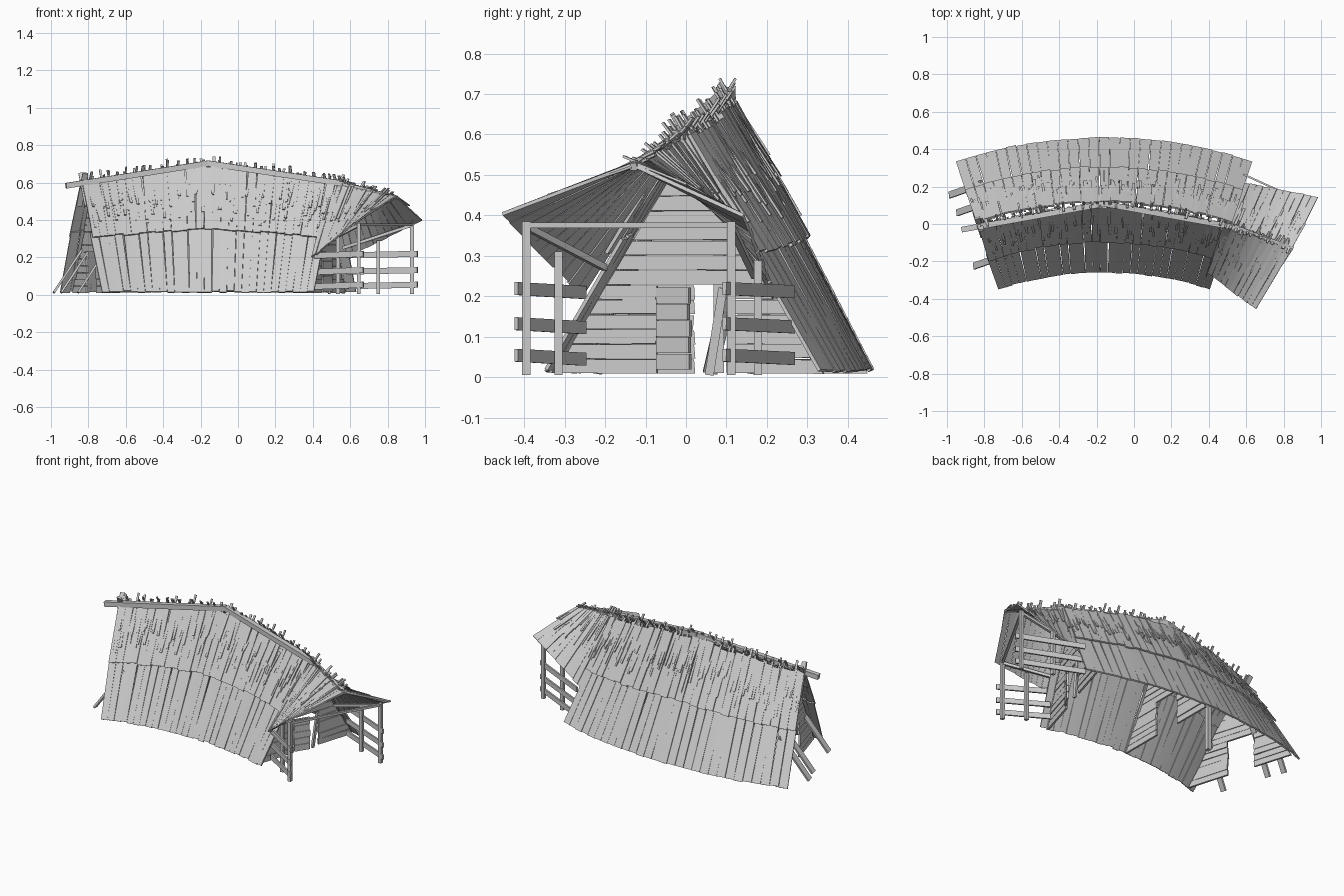
import bpy, bmesh, math, random
from mathutils import Vector as V

if "Cube" in bpy.data.objects:
    bpy.data.objects.remove(bpy.data.objects["Cube"])

random.seed(4)
U = random.uniform
CX, CY, END = -0.16, -2.05, math.radians(18.4)   # centre and half angle of the curved plan
R_RIDGE, R_EAVE = 2.155, {'front': 1.80, 'back': 2.505}


def slab(bm, a, b, c, d, off):
    """Board from a quad, thickened by the offset vector."""
    lo = [bm.verts.new(p) for p in (a, b, c, d)]
    hi = [bm.verts.new(p + off) for p in (a, b, c, d)]
    bm.faces.new(lo)
    bm.faces.new(hi[::-1])
    for i in range(4):
        j = (i + 1) % 4
        bm.faces.new((lo[i], hi[i], hi[j], lo[j]))


def beam(bm, p, q, w, t, up=(0, 0, 1)):
    """Rectangular bar from p to q."""
    p, q = V(p), V(q)
    d = (q - p).normalized()
    s = d.cross(V(up)).normalized()
    n = s.cross(d).normalized()
    s, o = s * w / 2, n * t
    p, q = p - o / 2, q - o / 2
    slab(bm, p - s, p + s, q + s, q - s, o)


def finish(bm, name):
    bmesh.ops.recalc_face_normals(bm, faces=bm.faces)
    me = bpy.data.meshes.new(name)
    bm.to_mesh(me)
    bm.free()
    ob = bpy.data.objects.new(name, me)
    bpy.context.collection.objects.link(ob)


def polar(th, r, z):
    return V((CX + r * math.sin(th), CY + r * math.cos(th), z))


def ridge_h(th):
    return 0.685 - 0.095 * abs(th) / END


def main_roof(side):
    """Point on the main slope: u along the length, s from eave to ridge."""
    def f(u, s):
        th = (2 * u - 1) * END
        return polar(th, R_EAVE[side] + (R_RIDGE - R_EAVE[side]) * s,
                     0.008 + (ridge_h(th) - 0.008) * s)
    return f


def porch_roof(side):
    """Point on the porch slope, which flares up towards the open end."""
    lo = {'front': (V((0.40, -0.25, 0.19)), V((0.655, -0.455, 0.39))),
          'back': (V((0.58, 0.21, 0.19)), V((0.985, 0.14, 0.39)))}[side]
    top = (V((0.50, 0.0, 0.59)), V((0.85, -0.13, 0.515)))

    def f(u, s):
        return lo[0].lerp(lo[1], u).lerp(top[0].lerp(top[1], u), s)
    return f


def normal(f, u, s):
    p = f(u, s)
    n = (f(u + 0.02, s) - p).cross(f(u, s + 0.02) - p).normalized()
    return n if n.z > 0 else -n


def planks(bm, f, count, s0, s1, lift, t=0.009):
    """Row of boards running up a slope."""
    for i in range(count):
        u0, u1 = (i + 0.02) / count, (i + 0.99) / count
        n = normal(f, (u0 + u1) / 2, (s0 + s1) / 2)
        a, b = s0 + U(0, .012), s1 + U(-.015, .015)
        l0, l1 = n * (lift + U(0, .006)), n * (lift * 0.4 + U(0, .006))
        j = U(-.12, .12) / count
        slab(bm, f(u0, a) + l0, f(u1, a) + l0,
             f(u1 + j, b) + l1, f(u0 + j, b) + l1, n * t)


def strands(bm, f, count, lo, hi, lift, skew):
    """Loose thatch sticks that poke past the ridge."""
    for i in range(count):
        u = (i + U(.2, .8)) / count
        a, b = U(*lo), U(*hi)
        n = normal(f, u, 0.7)
        p = f(u + U(-skew, skew), a) + n * (lift + U(0, .012))
        q = f(u, b) + n * U(.004, .014)
        beam(bm, p, q, U(.008, .016), .006, n)


# main roof: lower boards, overlapping upper boards, thatch
for side in ('front', 'back'):
    f = main_roof(side)
    bm = bmesh.new()
    planks(bm, f, 29, 0, 0.56, 0)
    finish(bm, side + '_lower_boards')
    bm = bmesh.new()
    planks(bm, f, 29, 0.49, 1.0, 0.016)
    finish(bm, side + '_upper_boards')
    bm = bmesh.new()
    strands(bm, f, 95, (.55, .78), (.97, 1.02), .02, .012)
    strands(bm, f, 30, (.6, .8), (1.04, 1.10), .02, .01)
    finish(bm, side + '_thatch')

    # porch roof
    g = porch_roof(side)
    bm = bmesh.new()
    planks(bm, g, 11, 0, 1.0, 0.004)
    finish(bm, side + '_porch_boards')
    bm = bmesh.new()
    strands(bm, g, 26, (.35, .7), (.97, 1.16), .012, .04)
    finish(bm, side + '_porch_thatch')

# ridge beams
bm = bmesh.new()
ridge = [(-0.92, -0.03, .583), (-0.16, .108, .703), (0.56, -0.022, .595), (0.85, -0.13, .52)]
for i in range(3):
    w = .03 if i < 2 else .018
    beam(bm, ridge[i], ridge[i + 1], w, w)
finish(bm, 'ridge_beams')


def wall(name, th):
    """Gable of horizontal boards with a doorway and a half open door."""
    bm = bmesh.new()
    H, step = ridge_h(th) - 0.02, 0.0365
    tang = V((math.cos(th), -math.sin(th), 0))

    def board(r0, r1, r2, r3, z0, z1):
        o = tang * U(-.004, .004)
        k = U(-.002, .002)
        slab(bm, polar(th, r0, z0) + o, polar(th, r1, z0 + k) + o,
             polar(th, r2, z1 + k) + o, polar(th, r3, z1) + o, tang * .012)

    def edge(side, z):
        return R_EAVE[side] + (R_RIDGE - R_EAVE[side]) * min(1, z / H)
    z = 0.01
    while z < H - 0.04:
        z1 = z + step - .002
        a, b, c, d = edge('front', z), edge('back', z), edge('back', z1), edge('front', z1)
        if z < 0.20:
            board(a, 2.07 + U(-.004, .004), 2.07, d, z, z1)
            board(2.25, b, c, 2.25 + U(-.004, .004), z, z1)
        else:
            board(a, b, c, d, z, z1)
        z += step
    finish(bm, name)


wall('right_gable_wall', math.radians(16.8))
wall('middle_partition', 0)
wall('left_gable_wall', math.radians(-16.8))

# door in the right gable
bm = bmesh.new()
th = math.radians(17.1)
for i in range(5):
    z = .018 + i * .041
    beam(bm, polar(th, 2.07, z + .02), polar(th + .012, 2.163 + U(-.003, .003), z + .02), .012, .039)
beam(bm, polar(th, 2.205, .005), polar(th, 2.24, .22), .022, .012, (1, 0, 0))
finish(bm, 'door')

# porch posts
bm = bmesh.new()
for x, y, h in ((.645, -.395, .385), (.535, -.315, .31), (.93, .112, .385), (.75, .178, .29)):
    beam(bm, (x, y, .005), (x, y, h), .02, .02, (0, 1, 0))
finish(bm, 'porch_posts')

# porch fence rails
bm = bmesh.new()
for z in (.05, .128, .215):
    beam(bm, (.67, -.42, z + .004), (.41, -.25, z - .006), .01, .032)
    beam(bm, (.96, .095, z + .004), (.585, .265, z - .004), .01, .032)
finish(bm, 'porch_rails')

# porch tie beams
bm = bmesh.new()
beam(bm, (.645, -.395, .372), (.45, -.2, .27), .016, .016)
beam(bm, (.93, .112, .372), (.56, .17, .25), .016, .016)
beam(bm, (.645, -.395, .375), (.93, .112, .375), .014, .014)
finish(bm, 'porch_tie_beams')

# leaning boards outside the left gable
bm = bmesh.new()
for x, y in ((-.985, .155), (-.945, .06), (-.855, -.225)):
    beam(bm, (x, y, .012), (x + .17, y + .06, .27), .036, .012, (-1, 0, .6))
finish(bm, 'left_props')

# crossed boards at the left ridge end and an inside post
bm = bmesh.new()
for side, n in (('front', -1), ('back', 1)):
    f = main_roof(side)
    beam(bm, f(.01, .8), f(.01, 1.1), .03, .012, (0, n, .6))
p = polar(-.15, R_RIDGE, .01)
beam(bm, p, p + V((0, 0, .58)), .026, .026, (0, 1, 0))
finish(bm, 'left_end_framing')
